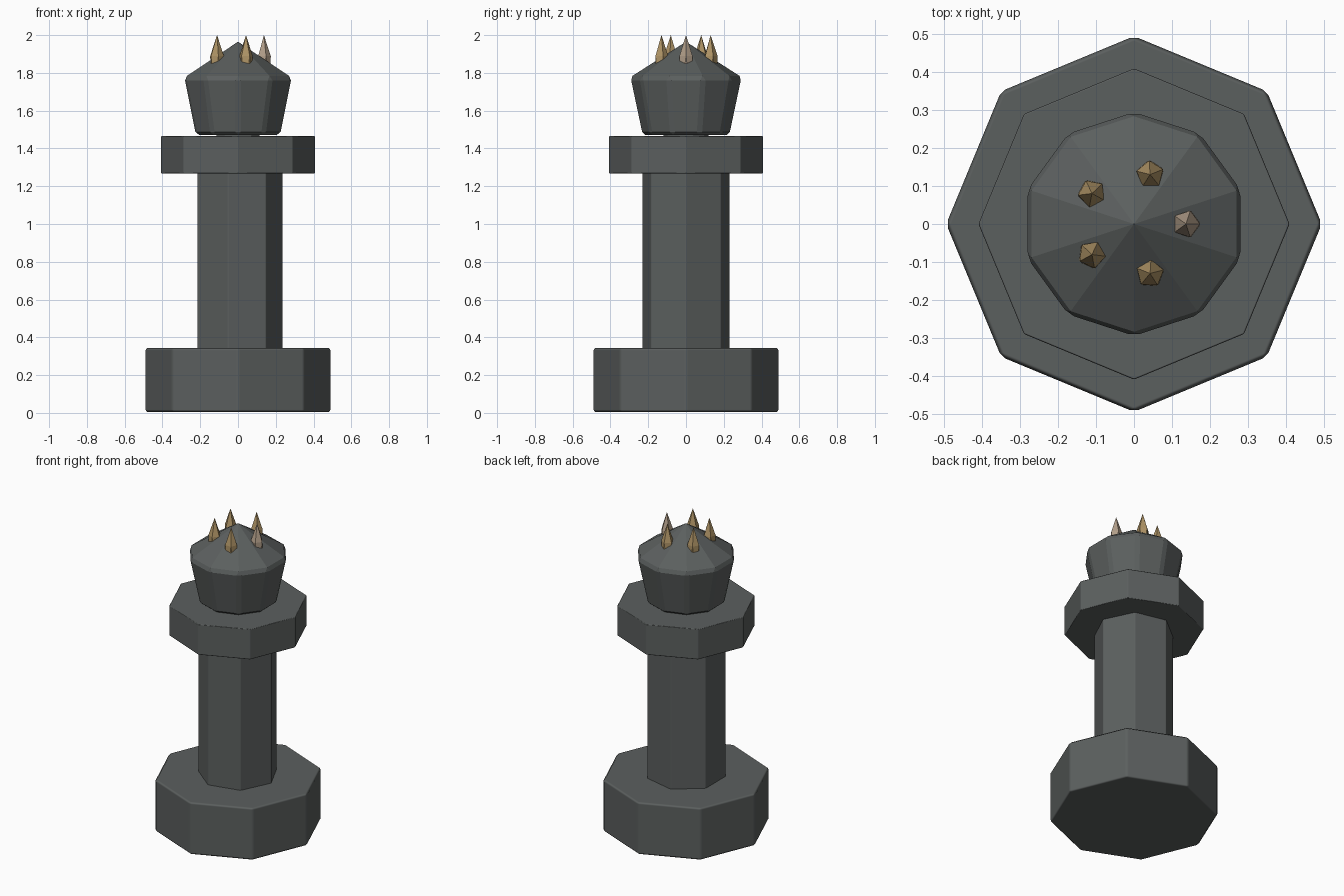
import bpy, bmesh, math
from mathutils import Matrix

if "Cube" in bpy.data.objects:
    bpy.data.objects.remove(bpy.data.objects["Cube"])


def material(name, rgb):
    m = bpy.data.materials.new(name)
    m.diffuse_color = (*rgb, 1)
    m.use_nodes = True
    m.node_tree.nodes["Principled BSDF"].inputs["Base Color"].default_value = m.diffuse_color
    return m


STONE = material("dark stone", (0.105, 0.115, 0.113))
GOLD = material("dull gold", (0.42, 0.29, 0.13))
PALE = material("pale bone", (0.44, 0.34, 0.25))


def add_object(name, bm, mat):
    bmesh.ops.recalc_face_normals(bm, faces=bm.faces)
    mesh = bpy.data.meshes.new(name)
    bm.to_mesh(mesh)
    bm.free()
    mesh.materials.append(mat)
    obj = bpy.data.objects.new(name, mesh)
    bpy.context.collection.objects.link(obj)
    return obj


def turned(name, sides, profile, start=0.0, bevel=0.01, smooth=True):
    """Faceted solid from (radius, z) rings; radius 0 makes a point."""
    bm = bmesh.new()
    rings = []
    for r, z in profile:
        n = 1 if r == 0 else sides
        rings.append([bm.verts.new((r * math.cos(start + math.tau * i / sides),
                                    r * math.sin(start + math.tau * i / sides), z))
                      for i in range(n)])
    for a, b in zip(rings, rings[1:]):
        for i in range(sides):
            j = (i + 1) % sides
            if len(b) == 1:
                bm.faces.new((a[i], a[j], b[0]))
            else:
                bm.faces.new((a[i], a[j], b[j], b[i]))
    for ring in (rings[0], rings[-1]):
        if len(ring) > 1:
            bm.faces.new(ring)
    obj = add_object(name, bm, STONE)
    mod = obj.modifiers.new("worn edges", 'BEVEL')
    mod.width, mod.segments = bevel, 1
    mod.limit_method, mod.angle_limit = 'ANGLE', math.radians(30)
    if smooth:
        obj.data.polygons.foreach_set("use_smooth", [True] * len(obj.data.polygons))
        mod.harden_normals = True
    return obj


# Stacked stone parts
turned("base", 8, [(0.495, 0.005), (0.495, 0.343)], bevel=0.012)
turned("column", 7, [(0.238, 0.33), (0.238, 1.28)], bevel=0.005)
turned("capital", 8, [(0.41, 1.268), (0.41, 1.465)], bevel=0.004)
turned("neck", 10, [(0.12, 1.45), (0.12, 1.5)], math.pi / 2, 0.002)
turned("head", 10, [(0.234, 1.472), (0.298, 1.775), (0, 1.965)],
       math.pi / 2, 0.016, smooth=False)

# Ring of stretched spikes half sunk into the head
for i in range(5):
    a = math.tau * i / 5
    bm = bmesh.new()
    bmesh.ops.create_icosphere(
        bm, subdivisions=1, radius=1,
        matrix=Matrix.Translation((0.137 * math.cos(a), 0.137 * math.sin(a), 1.8))
        @ Matrix.Rotation(a * 1.3, 4, 'Z') @ Matrix.Diagonal((0.041, 0.041, 0.2, 1)))
    add_object(f"spike_{i + 1}", bm, PALE if i == 0 else GOLD)
